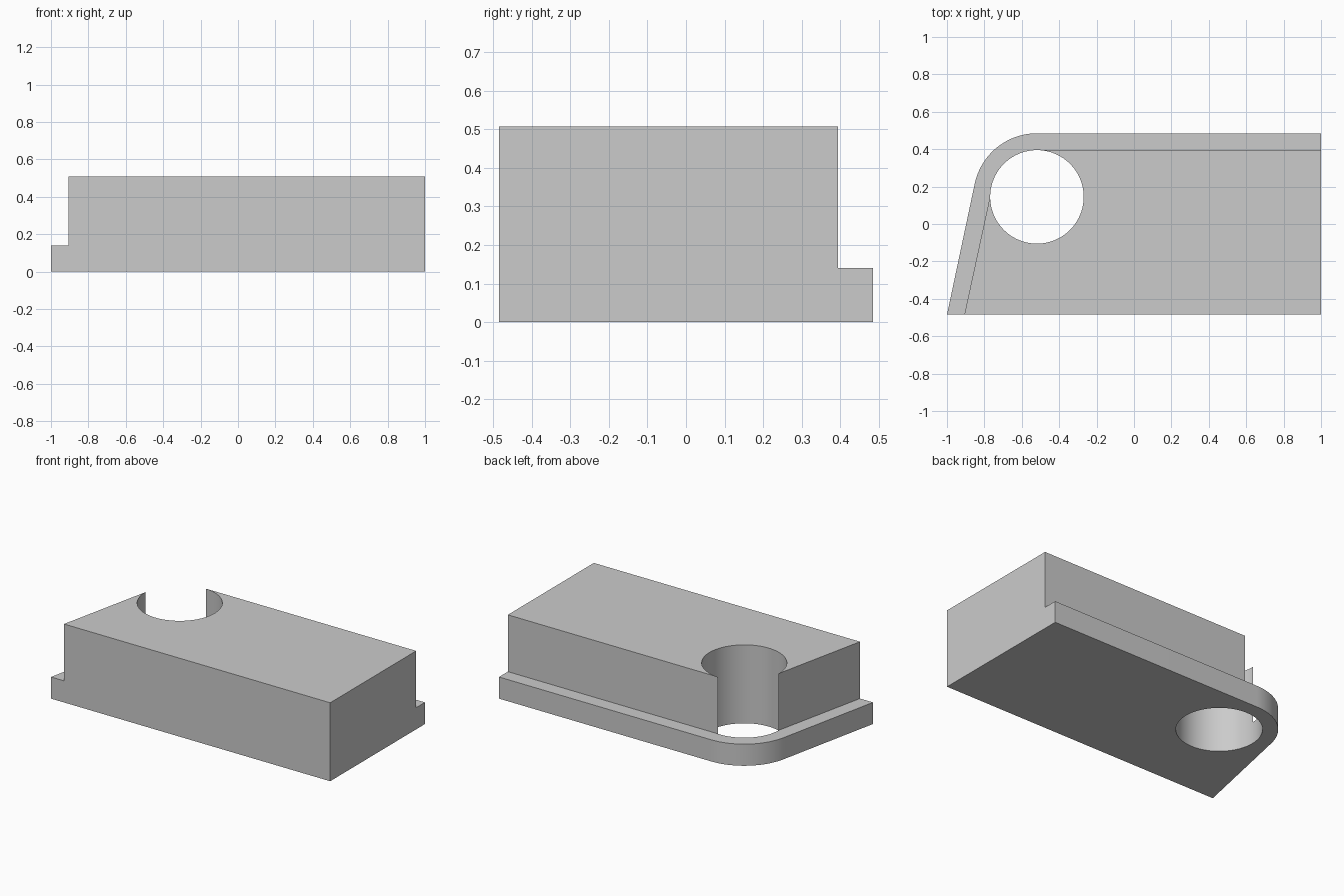
import bpy, bmesh
from math import acos, atan2, cos, sin, hypot, pi, radians

if "Cube" in bpy.data.objects:
    bpy.data.objects.remove(bpy.data.objects["Cube"])

HOLE = (-0.519, 0.145)
HOLE_R, RIM_R = 0.25, 0.34
FRONT, BACK, STEP = -0.485, 0.485, 0.3945
BASE_H, TOTAL_H = 0.14, 0.508

grey = bpy.data.materials.new("plain grey")
grey.use_nodes = True
grey.diffuse_color = (0.6, 0.6, 0.6, 1)
grey.node_tree.nodes["Principled BSDF"].inputs["Base Color"].default_value = (0.6, 0.6, 0.6, 1)


def arc(radius, start, end, steps):
    return [(HOLE[0] + radius * cos(start + (end - start) * i / steps),
             HOLE[1] + radius * sin(start + (end - start) * i / steps))
            for i in range(steps + 1)]


def prism(name, outline, bottom, top):
    """Extrude a counter-clockwise outline between two heights."""
    bm = bmesh.new()
    face = bm.faces.new([bm.verts.new((x, y, bottom)) for x, y in outline])
    ext = bmesh.ops.extrude_face_region(bm, geom=[face], use_keep_orig=True)
    for v in ext["geom"]:
        if isinstance(v, bmesh.types.BMVert):
            v.co.z = top
    bmesh.ops.recalc_face_normals(bm, faces=bm.faces)
    mesh = bpy.data.meshes.new(name)
    bm.to_mesh(mesh)
    bm.free()
    mesh.materials.append(grey)
    obj = bpy.data.objects.new(name, mesh)
    bpy.context.collection.objects.link(obj)
    return obj


# Low flange: rounded corner concentric with the hole, slanted side tangent to it
dx, dy = -1 - HOLE[0], FRONT - HOLE[1]
tangent = atan2(dy, dx) + 2 * pi - acos(RIM_R / hypot(dx, dy))
block = prism("stepped_block",
              [(-1, FRONT), (1, FRONT), (1, BACK)] + arc(RIM_R, pi / 2, tangent, 24),
              0, BASE_H)

# Tall body, set back from the flange edge and running into the hole
body = prism("body_helper",
             [(-0.907, FRONT), (1, FRONT), (1, STEP), (-0.53, STEP), (-0.765, 0.17)],
             0, TOTAL_H)

# Round through hole, open at the corner above the flange
cutter = prism("hole_cutter", arc(HOLE_R, 0, 2 * pi, 96)[:-1], -0.2, 0.8)

for helper, operation in ((body, "UNION"), (cutter, "DIFFERENCE")):
    mod = block.modifiers.new(operation.lower(), "BOOLEAN")
    mod.object = helper
    mod.operation = operation
    mod.solver = "EXACT"
    helper.hide_render = True

# Bake the cuts, merge coplanar faces and drop the helpers
bpy.context.view_layer.update()
baked = bpy.data.meshes.new_from_object(
    block.evaluated_get(bpy.context.evaluated_depsgraph_get()))
block.modifiers.clear()
block.data = baked
bm = bmesh.new()
bm.from_mesh(baked)
bmesh.ops.dissolve_limit(bm, angle_limit=radians(0.5), verts=bm.verts, edges=bm.edges)
bm.to_mesh(baked)
bm.free()
for helper in (body, cutter):
    bpy.data.objects.remove(helper)

for obj in bpy.context.selected_objects:
    obj.select_set(False)
bpy.context.view_layer.objects.active = block
block.select_set(True)
bpy.ops.object.shade_smooth_by_angle(angle=radians(20))
